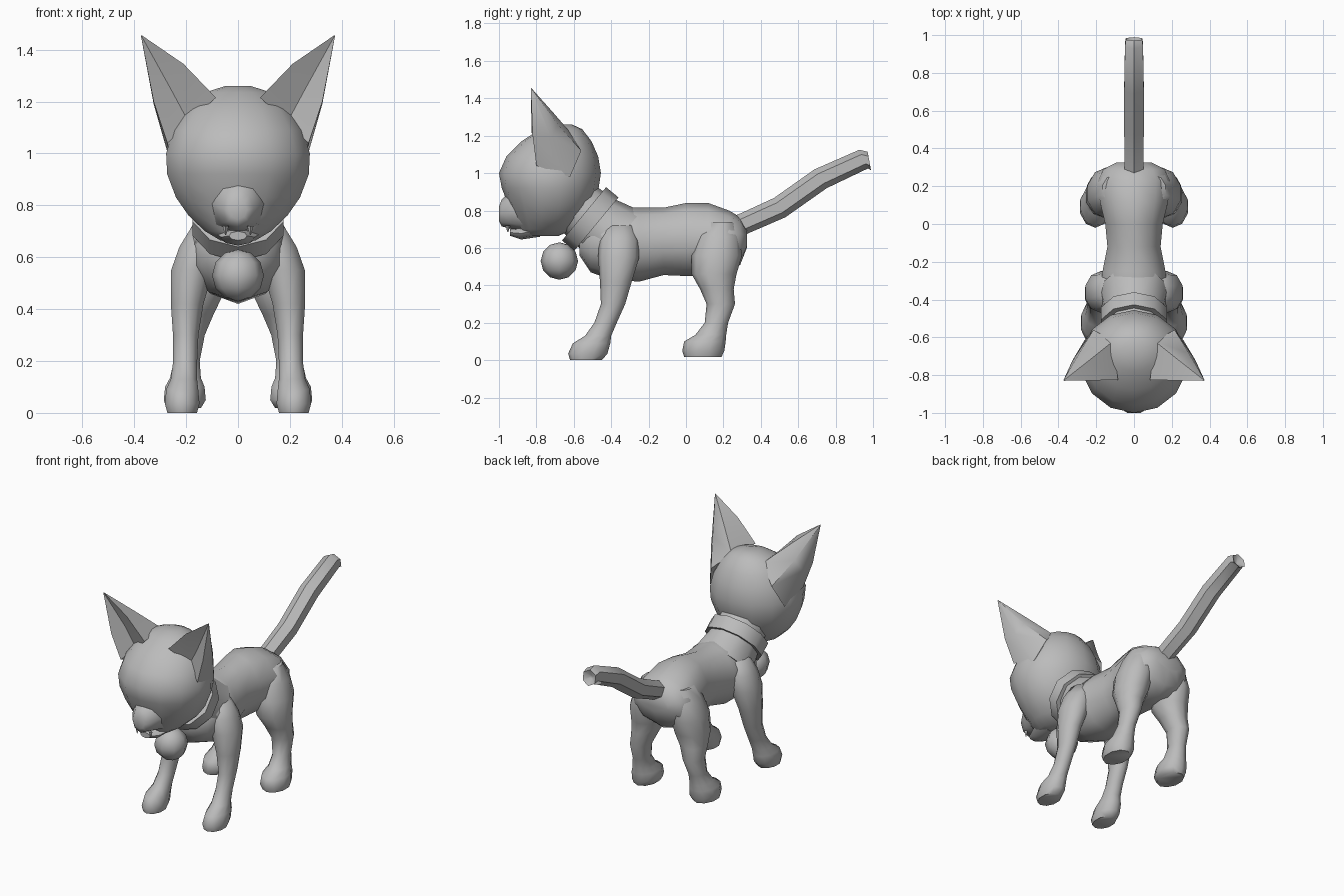
import bpy, bmesh, math
from mathutils import Vector

old = bpy.data.objects.get("Cube")
if old:
    bpy.data.objects.remove(old)

grey = bpy.data.materials.new("plain grey")
grey.use_nodes = True
grey.diffuse_color = (0.5, 0.5, 0.5, 1)
grey.node_tree.nodes["Principled BSDF"].inputs["Base Color"].default_value = grey.diffuse_color


def finish(name, bm, angle=60):
    bmesh.ops.recalc_face_normals(bm, faces=bm.faces)
    mesh = bpy.data.meshes.new(name)
    bm.to_mesh(mesh)
    bm.free()
    mesh.materials.append(grey)
    obj = bpy.data.objects.new(name, mesh)
    bpy.context.collection.objects.link(obj)
    bpy.ops.object.select_all(action='DESELECT')
    obj.select_set(True)
    bpy.context.view_layer.objects.active = obj
    bpy.ops.object.shade_smooth_by_angle(angle=math.radians(angle))
    return obj


def loft(name, rings, closed=False, angle=60):
    """Skin equal-length point rings; cap the ends unless closed into a loop."""
    bm = bmesh.new()
    loops = [[bm.verts.new(p) for p in ring] for ring in rings]
    pairs = list(zip(loops, loops[1:]))
    if closed:
        pairs.append((loops[-1], loops[0]))
    else:
        bm.faces.new(loops[0])
        bm.faces.new(loops[-1])
    n = len(loops[0])
    for a, b in pairs:
        for i in range(n):
            j = (i + 1) % n
            bm.faces.new((a[i], a[j], b[j], b[i]))
    return finish(name, bm, angle)


def oval(center, rx, r, tilt, n=10):
    """Ring spanned by x and a direction tilted up from +y in the yz plane."""
    c, up = Vector(center), Vector((0, math.cos(tilt), math.sin(tilt)))
    turns = [2 * math.pi * i / n + math.pi / 2 for i in range(n)]
    return [c + Vector((rx * math.cos(t), 0, 0)) + up * r * math.sin(t) for t in turns]


def flat(z, y0, y1, x0, x1, n=10):
    return oval(((x0 + x1) / 2, (y0 + y1) / 2, z), (x1 - x0) / 2, (y1 - y0) / 2, 0, n)


def upright(y, z0, z1, hw, n=10):
    return oval((0, y, (z0 + z1) / 2), hw, (z1 - z0) / 2, math.pi / 2, n)


def mirrored(rings):
    return [[Vector((-p[0], p[1], p[2])) for p in ring] for ring in rings]


def pair(name, rings, angle=60):
    loft("left_" + name, rings, angle=angle)
    loft("right_" + name, mirrored(rings), angle=angle)


# Torso, from chest to rump
loft("body", [upright(*r) for r in (
    (-.57, .56, .68, .08), (-.51, .47, .76, .15), (-.40, .43, .82, .195),
    (-.25, .42, .815, .175), (-.12, .455, .815, .148), (0, .45, .84, .16),
    (.12, .45, .84, .19), (.23, .46, .80, .20), (.29, .51, .765, .17), (.325, .60, .70, .10))])

# Neck through the collar
loft("neck", [oval((0, y, z), r, r, .88) for y, z, r in
              ((-.36, .65, .19), (-.50, .75, .155), (-.62, .85, .15))])

# Collar band
loft("collar", [oval((0, -.512 - .773 * d, .755 + .635 * d), r, r, .88) for d, r in
                ((-.043, .15), (-.043, .185), (.043, .185), (.043, .15))], closed=True, angle=40)

# Bell under the chin
bm = bmesh.new()
bmesh.ops.create_uvsphere(bm, u_segments=8, v_segments=6, radius=.1)
bell = finish("bell", bm)
bell.location = (0, -.677, .53)

# Head: height, front, back, half width
loft("head", [flat(z, y0, y1, -w, w, 14) for z, y0, y1, w in (
    (1.26, -.71, -.61, .05), (1.235, -.78, -.555, .13), (1.17, -.88, -.505, .205),
    (1.09, -.96, -.47, .257), (1.0, -1.0, -.455, .284), (.92, -.985, -.467, .28),
    (.83, -.95, -.50, .245), (.76, -.92, -.54, .195), (.70, -.89, -.60, .13),
    (.665, -.87, -.68, .07))])

# Muzzle, lower jaw and small fangs
loft("muzzle", [upright(*r, 8) for r in (
    (-.82, .68, .95, .14), (-.93, .70, .91, .095), (-.985, .715, .86, .06), (-1.0, .745, .82, .035))])
loft("jaw", [upright(*r, 8) for r in (
    (-.78, .66, .74, .10), (-.88, .645, .71, .065), (-.94, .665, .70, .035))])
pair("fang", [flat(.72, -.965, -.94, .035, .06, 4), flat(.685, -.955, -.95, .046, .05, 4)])

# Ears: base outline, bulged middle outline and pointed tip, hollow in front
tip = Vector((.375, -.83, 1.458))
base = [Vector(p) for p in ((.085, -.825, 1.215), (.11, -.62, 1.22), (.215, -.56, 1.12),
                            (.265, -.62, .98), (.272, -.80, 1.04), (.19, -.76, 1.12))]
middle = [Vector(p) for p in ((.21, -.828, 1.345), (.235, -.72, 1.335), (.29, -.685, 1.26),
                              (.325, -.72, 1.19), (.325, -.82, 1.2), (.26, -.775, 1.25))]
point = [tip + (p - tip) * .02 for p in middle]
pair("ear", [base, middle, point], angle=50)

# Front legs: height, front, back, inside, outside
pair("front_leg", [flat(*r) for r in (
    (0, -.62, -.45, .155, .275), (.035, -.63, -.42, .145, .285), (.09, -.605, -.405, .15, .28),
    (.13, -.54, -.40, .155, .262), (.20, -.49, -.37, .155, .252), (.30, -.455, -.325, .15, .253),
    (.42, -.46, -.29, .13, .262), (.55, -.47, -.25, .09, .262), (.64, -.465, -.25, .06, .23),
    (.72, -.43, -.28, .05, .18))])

# Hind legs
pair("hind_leg", [flat(*r) for r in (
    (.018, -.01, .19, .14, .28), (.05, -.02, .205, .12, .29), (.10, -.01, .212, .125, .285),
    (.135, .05, .215, .14, .265), (.20, .10, .225, .145, .25), (.30, .11, .262, .125, .25),
    (.38, .075, .255, .09, .255), (.46, .03, .27, .05, .258), (.56, .03, .30, .04, .25),
    (.66, .06, .29, .04, .215), (.74, .10, .26, .04, .17))])

# Tail with a dimpled end
loft("tail", [oval((0, y, z), r, r, t, 6) for y, z, r, t in (
    (.22, .69, .06, 2.0), (.32, .735, .057, 2.0), (.50, .815, .06, 2.1), (.72, .97, .06, 2.15),
    (.95, 1.075, .055, 2.0), (.98, 1.065, .05, 1.75), (.955, 1.06, .01, 1.75))], angle=45)
